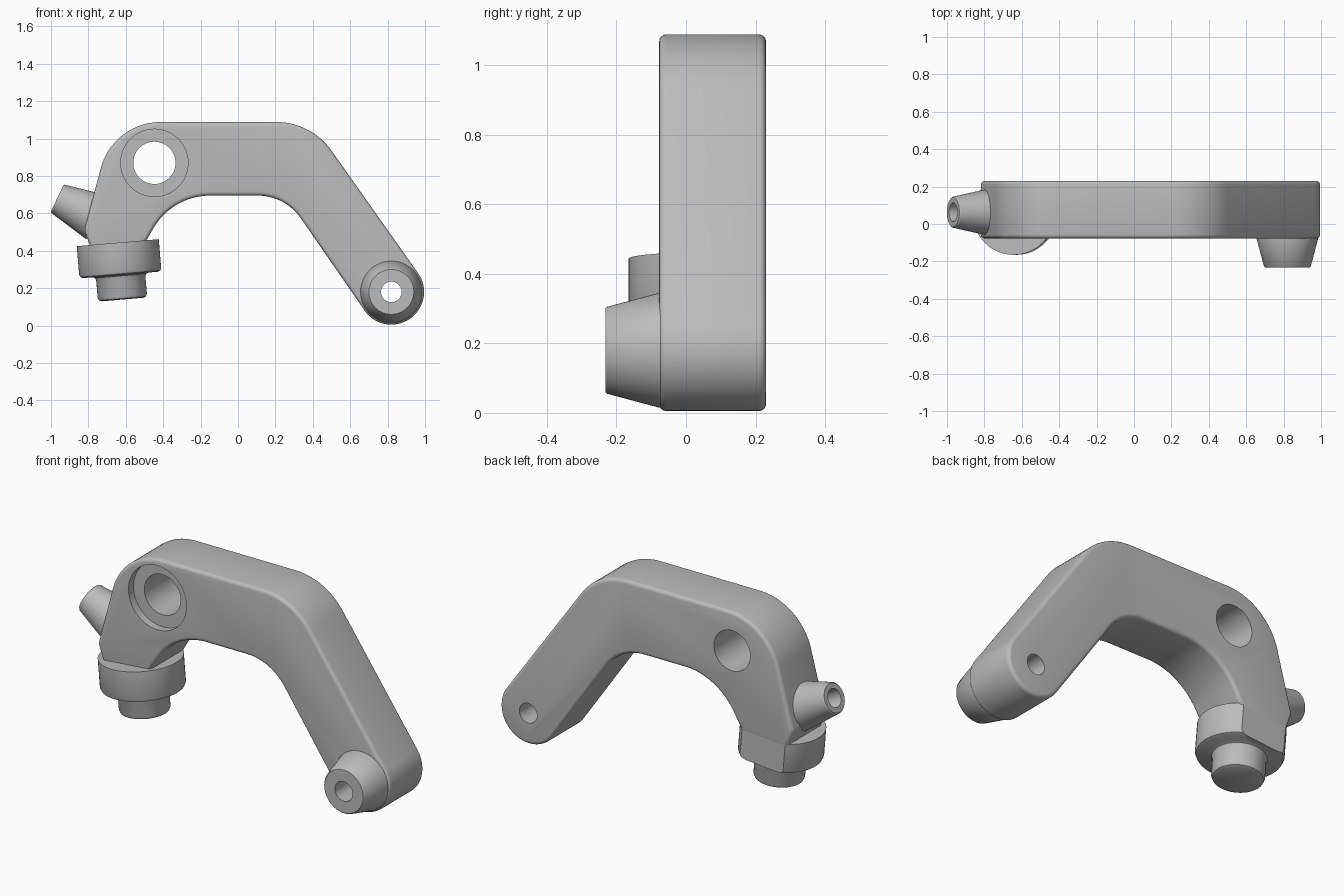
import bpy, bmesh, math
from mathutils import Vector, Matrix

cube = bpy.data.objects.get("Cube")
if cube:
    bpy.data.objects.remove(cube, do_unlink=True)

GREY = (0.5, 0.5, 0.5, 1)
metal = bpy.data.materials.new("plain grey")
metal.use_nodes = True
metal.diffuse_color = GREY
metal.node_tree.nodes["Principled BSDF"].inputs["Base Color"].default_value = GREY

FRONT, BACK = -0.077, 0.23
PIVOT = Vector((0.82, 0.18))
BORE = Vector((-0.447, 0.87))


def finish(bm, name):
    """Turn a bmesh into a smooth-shaded object."""
    bmesh.ops.recalc_face_normals(bm, faces=bm.faces)
    mesh = bpy.data.meshes.new(name)
    bm.to_mesh(mesh)
    bm.free()
    mesh.materials.append(metal)
    obj = bpy.data.objects.new(name, mesh)
    bpy.context.collection.objects.link(obj)
    return obj


def smooth(obj):
    bpy.ops.object.select_all(action="DESELECT")
    obj.select_set(True)
    bpy.context.view_layer.objects.active = obj
    bpy.ops.object.shade_smooth_by_angle(angle=math.radians(32))


def fillet(a, corner, b, radius, steps=14):
    """Points of an arc that rounds the corner between a and b."""
    u, v = (a - corner).normalized(), (b - corner).normalized()
    half = u.angle(v) / 2
    centre = corner + (u + v).normalized() * radius / math.sin(half)
    start = corner + u * radius / math.tan(half) - centre
    end = corner + v * radius / math.tan(half) - centre
    sweep = start.angle(end)
    return [centre + (start * math.sin(sweep * (1 - i / steps))
                      + end * math.sin(sweep * i / steps)) / math.sin(sweep)
            for i in range(steps + 1)]


def lathe(profile, origin, axis, sides=64):
    """Spin (radius, height) pairs about an axis; radius 0 closes the end."""
    bm = bmesh.new()
    rings = []
    for r, h in profile:
        if r == 0:
            rings.append([bm.verts.new((0, 0, h))] * sides)
        else:
            rings.append([bm.verts.new((r * math.cos(math.tau * i / sides),
                                        r * math.sin(math.tau * i / sides), h))
                          for i in range(sides)])
    for low, high in zip(rings, rings[1:]):
        for i in range(sides):
            j = (i + 1) % sides
            bm.faces.new(dict.fromkeys((low[i], low[j], high[j], high[i])))
    turn = Vector((0, 0, 1)).rotation_difference(Vector(axis)).to_matrix().to_4x4()
    bm.transform(Matrix.Translation(origin) @ turn)
    return bm


# Arm: rounded outline extruded in depth
corners = [((-0.785, 0.41), 0), ((-0.822, 0.51), 0.06), ((-0.668, 1.088), 0.33),
           ((0.392, 1.088), 0.36), ((0.963, 0.28), 0), None,
           ((0.677, 0.08), 0), ((0.252, 0.695), 0.28),
           ((-0.35, 0.695), 0.35), ((-0.505, 0.43), 0)]
outline = []
for k, item in enumerate(corners):
    if item is None:  # round tip
        for i in range(1, 28):
            t = math.radians(35 - 180 * i / 28)
            outline.append(PIVOT + 0.175 * Vector((math.cos(t), math.sin(t))))
    elif item[1] == 0:
        outline.append(Vector(item[0]))
    else:
        outline += fillet(Vector(corners[k - 1][0]), Vector(item[0]),
                          Vector(corners[k + 1][0]), item[1])
bm = bmesh.new()
face = bm.faces.new([bm.verts.new((p.x, FRONT, p.y)) for p in outline])
moved = bmesh.ops.extrude_face_region(bm, geom=[face])["geom"]
bmesh.ops.translate(bm, vec=(0, BACK - FRONT, 0),
                    verts=[g for g in moved if isinstance(g, bmesh.types.BMVert)])
if not face.is_valid or len([f for f in bm.faces if len(f.verts) > 4]) < 2:
    bmesh.ops.holes_fill(bm, edges=bm.edges)
rims = [e for e in bm.edges if abs(e.verts[0].co.y - e.verts[1].co.y) < 1e-5]
bmesh.ops.bevel(bm, geom=rims, offset=0.02, segments=4, profile=0.5, affect="EDGES")
arm = finish(bm, "arm")

# Bores through the arm: counterbored main hole and pivot hole
for at, radius, start, end in ((BORE, 0.18, -0.2, FRONT + 0.045),
                               (BORE, 0.113, -0.3, 0.4),
                               (PIVOT, 0.055, -0.3, 0.4)):
    cutter = finish(lathe([(0, start), (radius, start), (radius, end), (0, end)],
                          (at.x, 0, at.y), (0, 1, 0)), "bore_cutter")
    cutter.hide_render = True
    mod = arm.modifiers.new("bore", "BOOLEAN")
    mod.operation, mod.solver, mod.object = "DIFFERENCE", "EXACT", cutter
    bpy.context.view_layer.objects.active = arm
    bpy.ops.object.modifier_apply(modifier=mod.name)
    bpy.data.objects.remove(cutter, do_unlink=True)
smooth(arm)

# Tapered boss around the pivot hole
smooth(finish(lathe([(0.055, 0.03), (0.165, 0.03), (0.165, 0), (0.125, -0.15),
                     (0.12, -0.155), (0.055, -0.155), (0.055, 0.03)],
                    (PIVOT.x, FRONT, PIVOT.y), (0, 1, 0)), "pivot_boss"))

# Tapered nozzle with a blind hole
smooth(finish(lathe([(0, 0.15), (0.05, 0.15), (0.05, 0), (0.078, 0), (0.084, 0.006),
                     (0.13, 0.235), (0, 0.235)],
                    (-0.967, 0.063, 0.68), (0.9, 0, -0.43)), "side_nozzle"))

# Stepped foot with rounded lower edges, cut flush with the back of the arm
foot = lathe([(0, -0.305), (0.112, -0.305), (0.126, -0.299), (0.132, -0.285),
              (0.132, -0.19), (0.138, -0.178), (0.15, -0.173), (0.2, -0.173),
              (0.214, -0.167), (0.22, -0.153), (0.22, 0), (0, 0)],
             (-0.643, 0.055, 0.443), (-0.085, 0, 0.996))
cut = bmesh.ops.bisect_plane(foot, geom=foot.verts[:] + foot.edges[:] + foot.faces[:],
                             plane_co=(0, BACK - 0.001, 0), plane_no=(0, 1, 0),
                             clear_outer=True)["geom_cut"]
bmesh.ops.holes_fill(foot, edges=[g for g in cut if isinstance(g, bmesh.types.BMEdge)])
smooth(finish(foot, "stepped_foot"))
